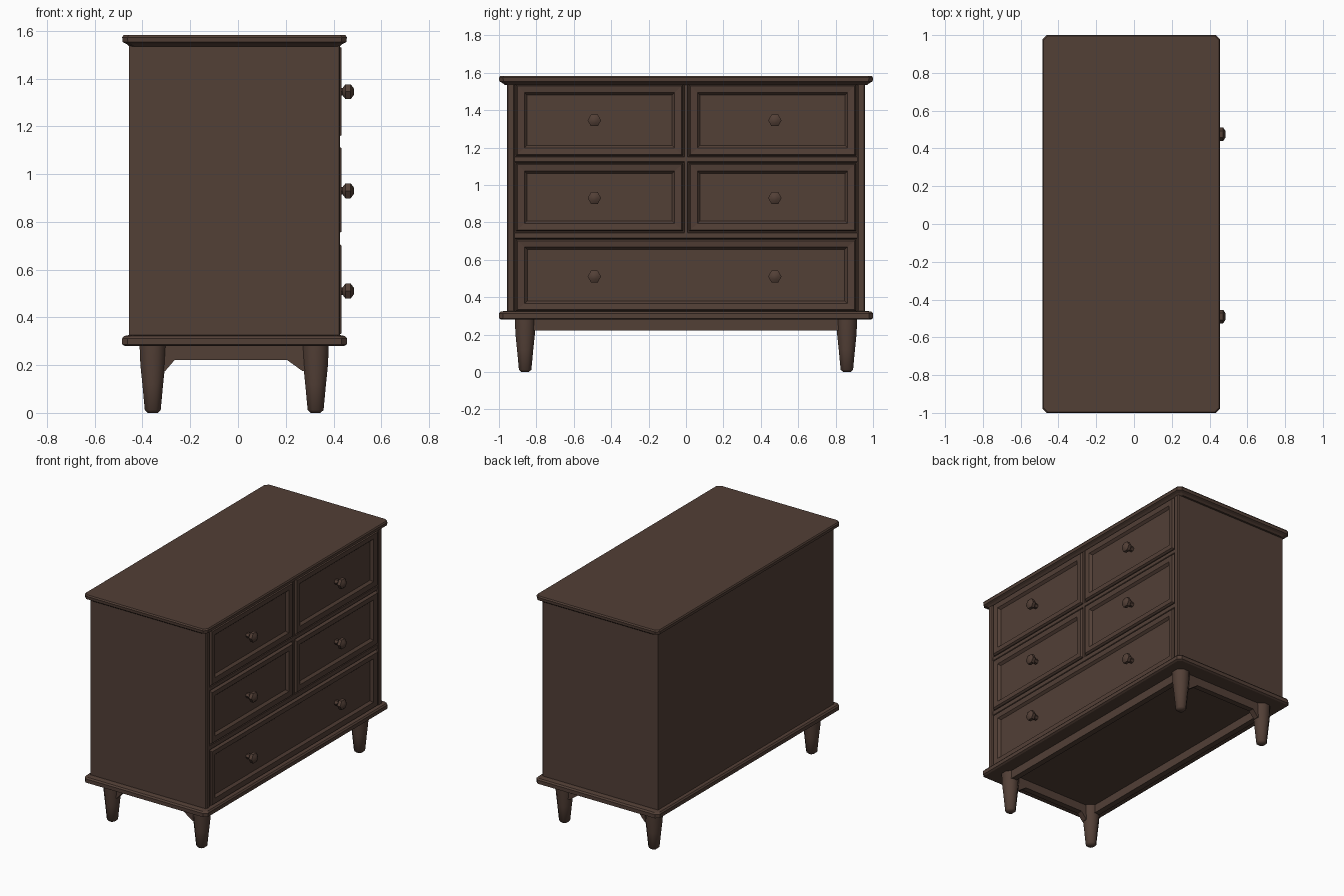
import bpy, bmesh, math
from mathutils import Vector

if "Cube" in bpy.data.objects:
    bpy.data.objects.remove(bpy.data.objects["Cube"])

wood = bpy.data.materials.new("dark_wood")
wood.diffuse_color = (0.085, 0.05, 0.037, 1)
wood.use_nodes = True
wood.node_tree.nodes["Principled BSDF"].inputs["Base Color"].default_value = wood.diffuse_color


def loft(name, rings, smooth=False):
    """Closed solid through a stack of equal-length rings."""
    bm = bmesh.new()
    loops = [[bm.verts.new(p) for p in ring] for ring in rings]
    n = len(loops[0])
    for a, b in zip(loops, loops[1:]):
        for i in range(n):
            j = (i + 1) % n
            bm.faces.new((a[i], a[j], b[j], b[i]))
    bm.faces.new(loops[0][::-1])
    bm.faces.new(loops[-1])
    bmesh.ops.recalc_face_normals(bm, faces=bm.faces)
    me = bpy.data.meshes.new(name)
    bm.to_mesh(me)
    bm.free()
    me.materials.append(wood)
    ob = bpy.data.objects.new(name, me)
    bpy.context.collection.objects.link(ob)
    if smooth:
        bpy.context.view_layer.objects.active = ob
        ob.select_set(True)
        bpy.ops.object.shade_smooth_by_angle(angle=math.radians(50))
        ob.select_set(False)
    return ob


def rect(a0, a1, b0, b1):
    return [(a0, b0), (a1, b0), (a1, b1), (a0, b1)]


def box(name, x0, x1, y0, y1, z0, z1, bevel=0):
    ob = loft(name, [[(x, y, z) for x, y in rect(x0, x1, y0, y1)] for z in (z0, z1)])
    if bevel:
        m = ob.modifiers.new("edge", 'BEVEL')
        m.width = bevel
        m.segments = 1
    return ob


def slab(name, profile):
    """Moulded board with clipped corners; profile = (inset, z)."""
    rings = []
    for d, z in profile:
        x0, x1, y0, y1, c = -0.485 + d, 0.456 - d, -1 + d, 1 - d, 0.022
        rings.append([(x, y, z) for x, y in (
            (x0 + c, y0), (x1 - c, y0), (x1, y0 + c), (x1, y1 - c),
            (x1 - c, y1), (x0 + c, y1), (x0, y1 - c), (x0, y0 + c))])
    loft(name, rings)


def drawer(name, y0, y1, z0, z1, side, top):
    """Drawer front with a raised border and a sunken panel."""
    rings = []
    for t, x in ((0, 0.38), (0, 0.424), (0.12, 0.434), (0.75, 0.430), (1, 0.414)):
        s, h = side * t, top * t
        rings.append([(x, y, z) for y, z in rect(y0 + s, y1 - s, z0 + h, z1 - h)])
    loft(name, rings)


def knob(name, y, z):
    rings = []
    for x, r in ((0.41, 0.018), (0.438, 0.018), (0.450, 0.036), (0.472, 0.036), (0.485, 0.016)):
        rings.append([(x, y + r * math.cos(k * math.tau / 6), z + r * math.sin(k * math.tau / 6))
                      for k in range(6)])
    loft(name, rings, True)


# top board and base moulding
slab("top_board", [(0.03, 1.535), (0.018, 1.545), (0.002, 1.553), (0, 1.573), (0.006, 1.582)])
slab("base_moulding", [(0.012, 0.28), (0, 0.287), (0, 0.312), (0.008, 0.322), (0.03, 0.326)])

# case, corner posts, rails and centre dividers
box("case", -0.456, 0.40, -0.957, 0.957, 0.31, 1.55)
for s, tag in ((-1, "left"), (1, "right")):
    a, b = sorted((s * 0.957, s * 0.915))
    box("corner_post_" + tag, 0.38, 0.428, a, b, 0.31, 1.55, 0.006)
for i, (z0, z1) in enumerate(((0.712, 0.748), (1.120, 1.152))):
    box(f"rail_{i}", 0.38, 0.424, -0.92, 0.92, z0, z1, 0.004)
box("centre_divider", 0.38, 0.424, -0.012, 0.012, 0.74, 1.55, 0.004)

# drawers and knobs
for row, (z0, z1, kz) in enumerate(((1.157, 1.535, 1.345), (0.753, 1.115, 0.93))):
    drawer(f"drawer_left_{row}", -0.908, -0.017, z0, z1, 0.058, 0.055)
    drawer(f"drawer_right_{row}", 0.017, 0.908, z0, z1, 0.058, 0.055)
    knob(f"knob_left_{row}", -0.49, kz)
    knob(f"knob_right_{row}", 0.475, kz)
drawer("drawer_wide", -0.908, 0.908, 0.327, 0.707, 0.06, 0.053)
knob("knob_wide_left", -0.49, 0.51)
knob("knob_wide_right", 0.475, 0.51)

# tapered legs
for tx, x in (("back", -0.357), ("front", 0.325)):
    for ty, y in (("left", -0.86), ("right", 0.86)):
        rings = []
        for z, r in ((0, 0.022), (0.012, 0.036), (0.12, 0.047), (0.2, 0.056), (0.29, 0.06)):
            rings.append([(x + r * math.cos((k + .5) * math.tau / 8),
                           y + r * math.sin((k + .5) * math.tau / 8), z) for k in range(8)])
        loft(f"leg_{tx}_{ty}", rings, True)

# long aprons, then side aprons with angled brackets at the legs
box("apron_back", -0.385, -0.345, -0.86, 0.86, 0.222, 0.29)
box("apron_front", 0.315, 0.355, -0.86, 0.86, 0.222, 0.29)
outline = [(-0.35, 0.29), (-0.35, 0.175), (-0.305, 0.175), (-0.265, 0.222),
           (0.205, 0.222), (0.27, 0.175), (0.32, 0.175), (0.32, 0.29)]
for s, tag in ((-1, "left"), (1, "right")):
    loft("apron_" + tag, [[(x, s * y, z) for x, z in outline] for y in (0.845, 0.885)])
